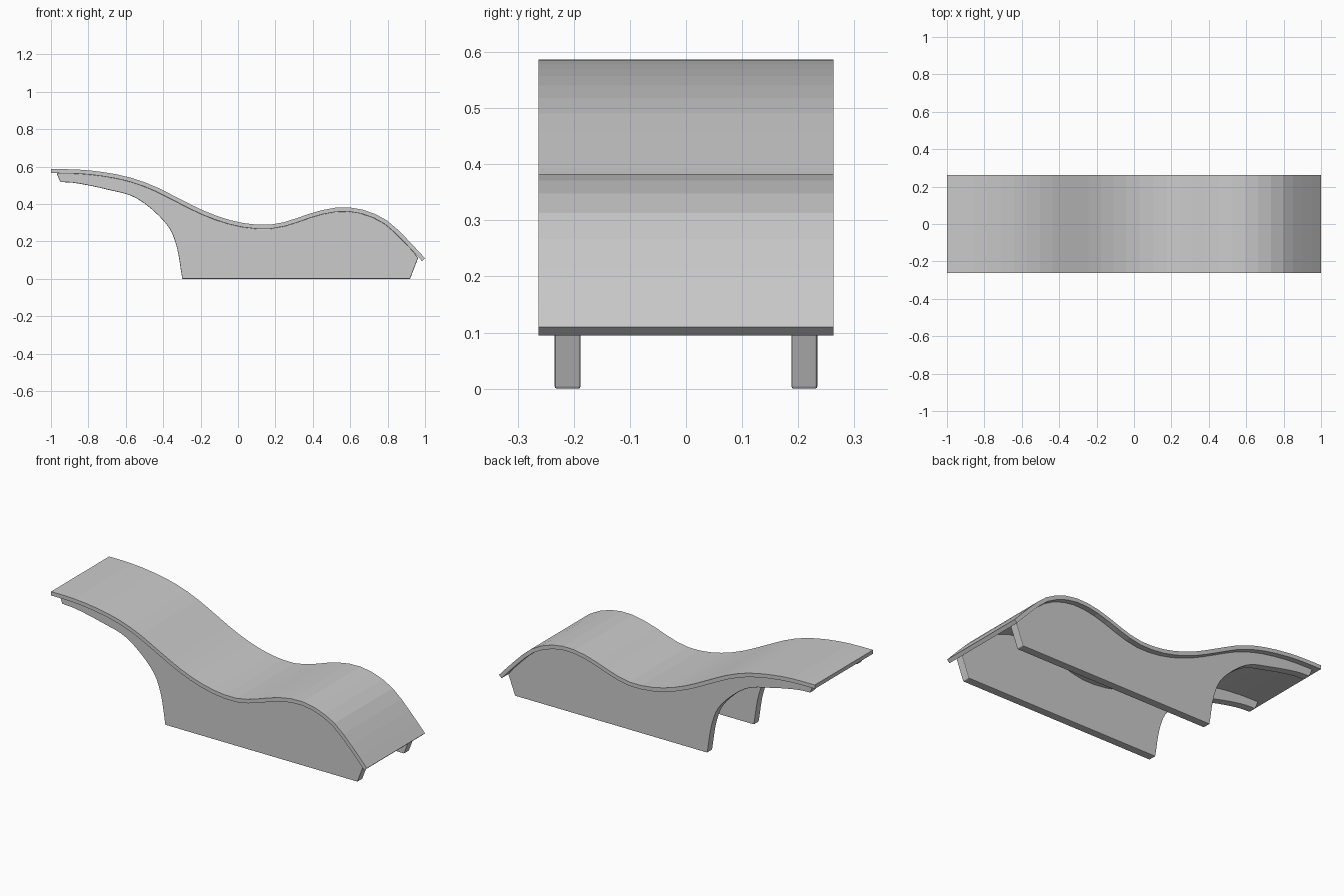
import bpy, bmesh
from mathutils import Vector

if "Cube" in bpy.data.objects:
    bpy.data.objects.remove(bpy.data.objects["Cube"])

SLATS = 30
THICK = 0.022
HALF_W = 0.263


def catmull(pts, steps):
    """Smooth dense curve through (x, z) points."""
    p = [Vector(q) for q in pts]
    p = [2 * p[0] - p[1]] + p + [2 * p[-1] - p[-2]]
    out = []
    for a, b, c, d in zip(p, p[1:], p[2:], p[3:]):
        for i in range(steps):
            t = i / steps
            out.append(0.5 * (2 * b + (c - a) * t + (2 * a - 5 * b + 4 * c - d) * t * t
                              + (3 * b - a - 3 * c + d) * t ** 3))
    return out + [p[-2]]


def resample(pts, n):
    """n equal steps along the length of a curve."""
    dist = [0.0]
    for a, b in zip(pts, pts[1:]):
        dist.append(dist[-1] + (b - a).length)
    out, j = [], 0
    for i in range(n + 1):
        d = dist[-1] * i / n
        while j < len(pts) - 2 and dist[j + 1] < d:
            j += 1
        out.append(pts[j].lerp(pts[j + 1], (d - dist[j]) / (dist[j + 1] - dist[j])))
    return out


def prism(name, outline, y0, y1):
    """Extrude an x-z outline from y0 to y1."""
    bm = bmesh.new()
    face = bm.faces.new([bm.verts.new((p[0], y0, p[1])) for p in outline])
    ext = bmesh.ops.extrude_face_region(bm, geom=[face])
    moved = [v for v in ext["geom"] if isinstance(v, bmesh.types.BMVert)]
    bmesh.ops.translate(bm, verts=moved, vec=(0, y1 - y0, 0))
    bmesh.ops.recalc_face_normals(bm, faces=bm.faces)
    mesh = bpy.data.meshes.new(name)
    bm.to_mesh(mesh)
    bm.free()
    obj = bpy.data.objects.new(name, mesh)
    bpy.context.collection.objects.link(obj)
    return obj


# Lying surface: wavy curve, split into equal slats
wave = [(-1, .587), (-.86, .585), (-.72, .571), (-.58, .543), (-.45, .497), (-.31, .427),
        (-.2, .372), (-.1, .332), (0, .304), (.1, .29), (.2, .293), (.3, .32), (.4, .354),
        (.5, .378), (.6, .382), (.7, .36), (.8, .31), (.9, .217), (1, .11)]
top = resample(catmull(wave, 12), SLATS)
under = []
for i, p in enumerate(top):
    t = (top[min(i + 1, SLATS)] - top[max(i - 1, 0)]).normalized()
    under.append(p + Vector((t.y, -t.x)) * THICK)

for i in range(SLATS):
    prism(f"slat_{i + 1:02d}", [top[i], top[i + 1], under[i + 1], under[i]], -HALF_W, HALF_W)

# Side panels: follow the slats above, with an arched cut-out under the raised end
arch = catmull([(-.95, .518), (-.86, .511), (-.7, .478), (-.54, .43), (-.39, .302),
                (-.33, .18), (-.298, 0)], 4)
rim = [(-.97, .565)] + [tuple(p) for p in under[1:-1]] + [(.963, .112), (.92, 0)]
panel = prism("side_panel", rim + [tuple(p) for p in reversed(arch)], .188, .234)
bevel = panel.modifiers.new("soft_edges", "BEVEL")
bevel.width = 0.004
bevel.segments = 2
bevel.limit_method = "ANGLE"
mirror = panel.modifiers.new("other_side", "MIRROR")
mirror.use_axis = (False, True, False)
